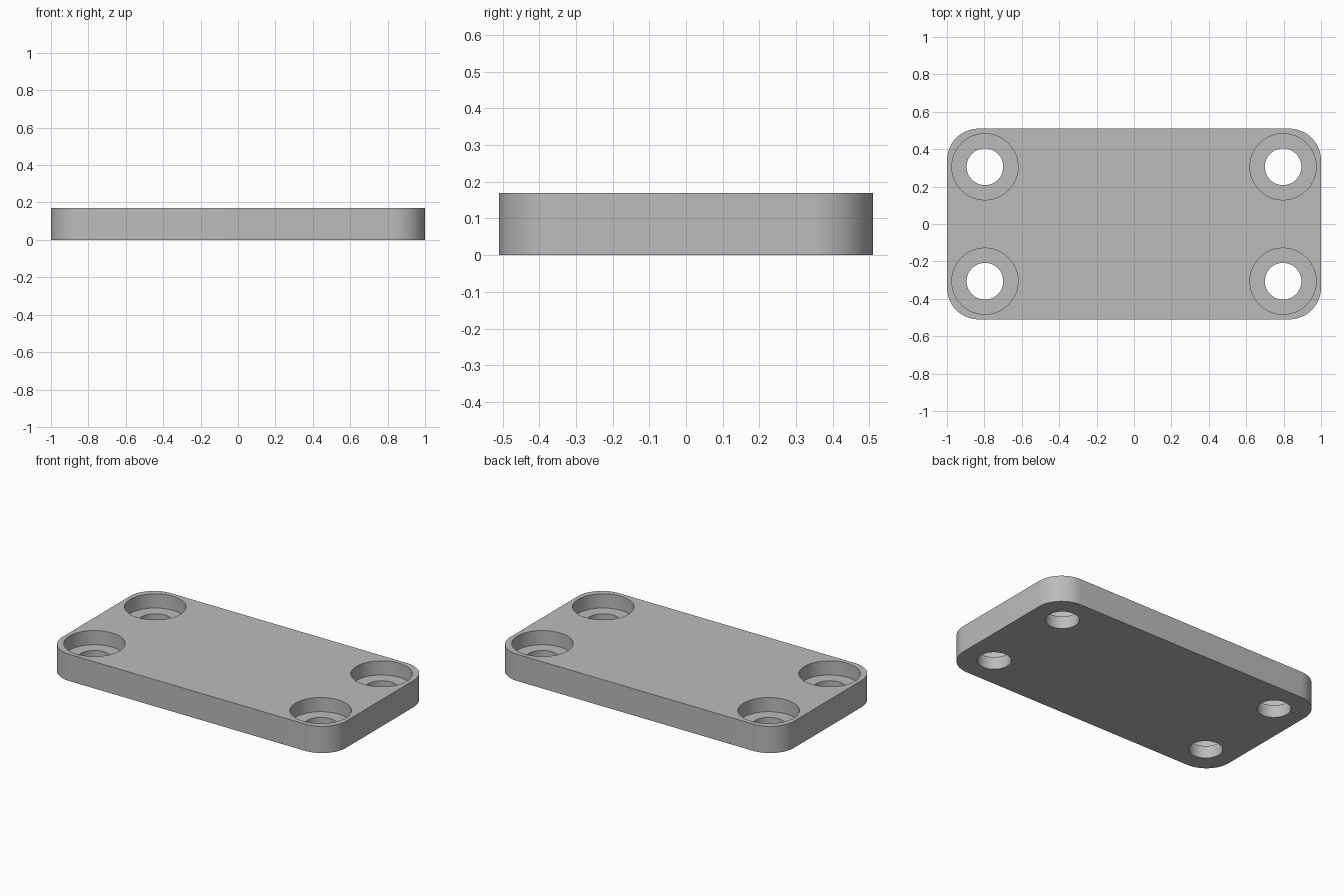
import bpy
import bmesh
from math import cos, sin, pi, radians

cube = bpy.data.objects.get("Cube")
if cube:
    bpy.data.objects.remove(cube, do_unlink=True)

LENGTH, WIDTH, HEIGHT = 2.0, 1.02, 0.17
CORNER = 0.17
HOLE_X, HOLE_Y = 0.797, 0.306
HOLE_R, BORE_R, BORE_DEPTH = 0.098, 0.177, 0.09

grey = bpy.data.materials.new("plain grey")
grey.use_nodes = True
colour = (0.5, 0.5, 0.5, 1.0)
grey.diffuse_color = colour
grey.node_tree.nodes["Principled BSDF"].inputs["Base Color"].default_value = colour


def make_object(name, bm):
    bmesh.ops.recalc_face_normals(bm, faces=bm.faces)
    mesh = bpy.data.meshes.new(name)
    bm.to_mesh(mesh)
    bm.free()
    mesh.materials.append(grey)
    obj = bpy.data.objects.new(name, mesh)
    bpy.context.collection.objects.link(obj)
    return obj


def arc(cx, cy, r, start, sweep, steps):
    return [(cx + r * cos(start + sweep * i / steps),
             cy + r * sin(start + sweep * i / steps)) for i in range(steps + 1)]


# Plate: rounded rectangle raised to full height
bm = bmesh.new()
outline = []
for k, (sx, sy) in enumerate([(1, 1), (-1, 1), (-1, -1), (1, -1)]):
    outline += arc(sx * (LENGTH / 2 - CORNER), sy * (WIDTH / 2 - CORNER),
                   CORNER, k * pi / 2, pi / 2, 16)
base = bm.faces.new([bm.verts.new((x, y, 0)) for x, y in outline])
raised = bmesh.ops.extrude_face_region(bm, geom=[base], use_keep_orig=True)
for v in raised["geom"]:
    if isinstance(v, bmesh.types.BMVert):
        v.co.z = HEIGHT
plate = make_object("mounting_plate", bm)


# Stepped cutters: through hole below, wide counterbore above
def stepped_cutter(cx, cy):
    bm = bmesh.new()
    floor = HEIGHT - BORE_DEPTH
    profile = [(HOLE_R, -0.1), (HOLE_R, floor), (BORE_R, floor), (BORE_R, HEIGHT + 0.1)]
    rings = [[bm.verts.new((x, y, z)) for x, y in arc(cx, cy, r, 0, 2 * pi, 64)[:-1]]
             for r, z in profile]
    for low, high in zip(rings, rings[1:]):
        for i in range(len(low)):
            bm.faces.new((low[i - 1], low[i], high[i], high[i - 1]))
    bm.faces.new(rings[0])
    bm.faces.new(rings[-1])
    cutter = make_object("hole_cutter", bm)
    cutter.hide_render = True
    return cutter


bpy.ops.object.select_all(action='DESELECT')
bpy.context.view_layer.objects.active = plate
plate.select_set(True)
for sx in (-1, 1):
    for sy in (-1, 1):
        cutter = stepped_cutter(sx * HOLE_X, sy * HOLE_Y)
        cut = plate.modifiers.new("counterbored hole", 'BOOLEAN')
        cut.operation = 'DIFFERENCE'
        cut.solver = 'EXACT'
        cut.object = cutter
        bpy.ops.object.modifier_apply(modifier=cut.name)
        bpy.data.objects.remove(cutter, do_unlink=True)

# Smooth the round walls and keep the rims crisp
bpy.ops.object.shade_smooth_by_angle(angle=radians(30))
